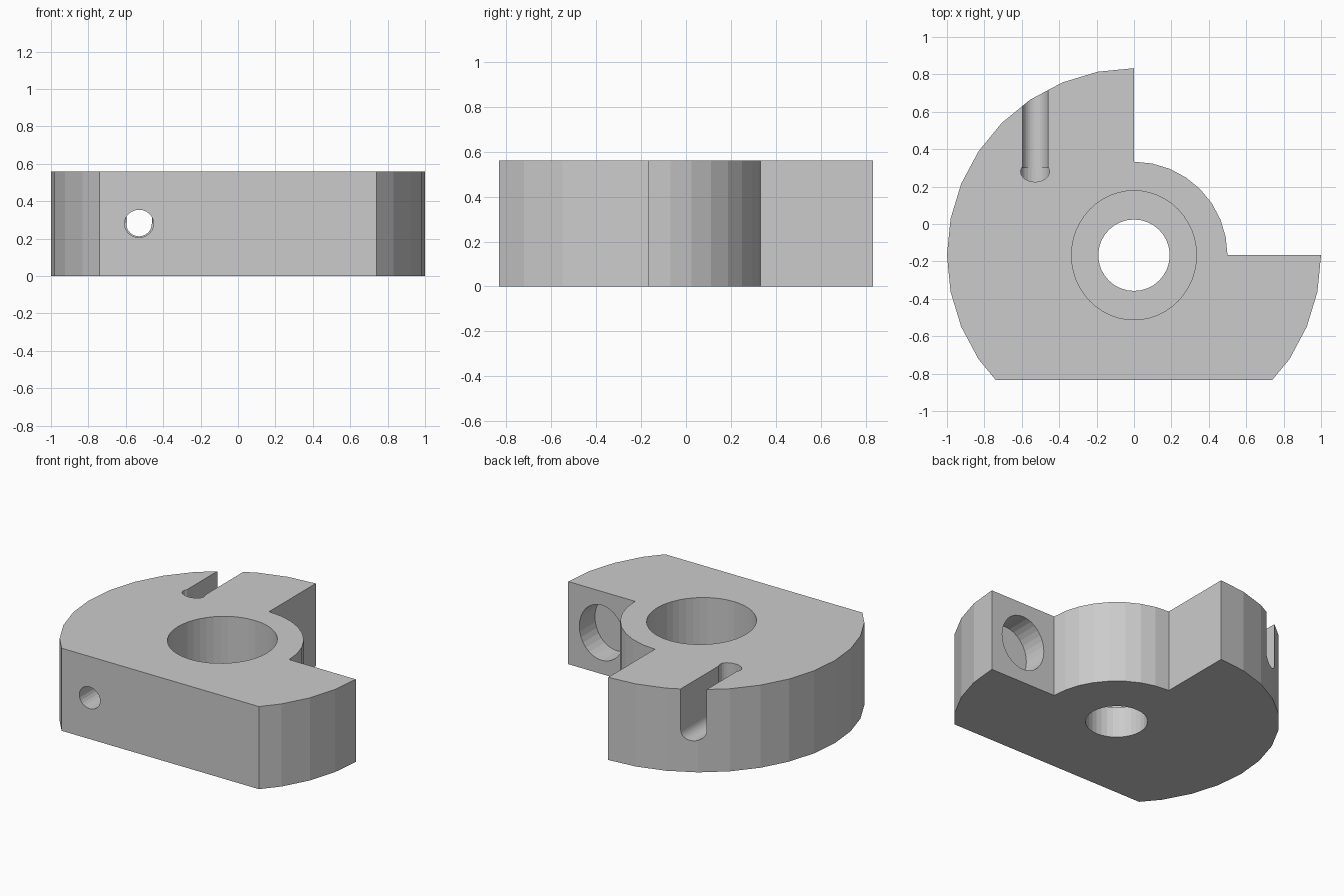
import bpy, bmesh, math

if "Cube" in bpy.data.objects:
    bpy.data.objects.remove(bpy.data.objects["Cube"])

H = 0.56          # thickness
CY = -0.167       # y of the main axis
MID = H / 2

grey = bpy.data.materials.new("plain grey")
grey.diffuse_color = (0.6, 0.6, 0.6, 1)
grey.use_nodes = True
grey.node_tree.nodes["Principled BSDF"].inputs["Base Color"].default_value = grey.diffuse_color


def ellipse(cx, cy, rx, ry, n=32, a0=0, a1=360):
    """Points on an ellipse; a full turn leaves out the repeated end point."""
    count = n if a1 - a0 == 360 else n + 1
    angles = [math.radians(a0 + (a1 - a0) * i / n) for i in range(count)]
    return [(cx + rx * math.cos(a), cy + ry * math.sin(a)) for a in angles]


def prism(name, pts, lo, hi, along="z"):
    """Extrude a 2D outline: (x, y) along z, or (x, z) along y."""
    def place(p, t):
        return (p[0], p[1], t) if along == "z" else (p[0], t, p[1])
    bm = bmesh.new()
    low = [bm.verts.new(place(p, lo)) for p in pts]
    high = [bm.verts.new(place(p, hi)) for p in pts]
    bm.faces.new(low)
    bm.faces.new(high)
    for i in range(len(pts)):
        j = (i + 1) % len(pts)
        bm.faces.new((low[i], low[j], high[j], high[i]))
    bmesh.ops.recalc_face_normals(bm, faces=bm.faces)
    mesh = bpy.data.meshes.new(name)
    bm.to_mesh(mesh)
    bm.free()
    mesh.materials.append(grey)
    obj = bpy.data.objects.new(name, mesh)
    bpy.context.collection.objects.link(obj)
    return obj


# Body outline: round disc, flat front, open quarter with a hub arc
rim = [p for p in ellipse(0, CY, 1, 1, 24, 90, 360) if p[1] > -0.833]
left = [p for p in rim if p[0] < 0.1]
right = [p for p in rim if p[0] >= 0.1]
hub = ellipse(0, CY, 0.5, 0.5, 8, 0, 90)
outline = left + [(-0.74, -0.833), (0.74, -0.833)] + right + hub
body = prism("clamp_body", outline, 0, H)

# Cutters: stepped bore, wall pocket, long bolt hole, slot and slot end
slot = ellipse(-0.529, MID, 0.068, 0.068, 16, 180, 360.001)
slot += [(-0.461, 0.8), (-0.597, 0.8)]
cutters = [
    prism("bore", ellipse(0, CY, 0.191, 0.191), -0.2, 0.8),
    prism("counterbore", ellipse(0, CY, 0.334, 0.345, 48), H - 0.35, 0.8),
    prism("wall_pocket", ellipse(0.75, MID, 0.167, 0.187), CY - 0.167, 0.0, "y"),
    prism("bolt_hole", ellipse(-0.529, MID, 0.078, 0.074, 24), -1.0, 0.30, "y"),
    prism("slot_end", ellipse(-0.529, 0.28, 0.077, 0.055, 24), MID + 0.003, 0.8),
    prism("slot", slot, 0.27, 1.1, "y"),
]
for cutter in cutters:
    cutter.hide_render = True
    mod = body.modifiers.new(cutter.name, "BOOLEAN")
    mod.operation = "DIFFERENCE"
    mod.solver = "EXACT"
    mod.object = cutter

# Apply the cuts and remove the cutters
bpy.context.view_layer.update()
deps = bpy.context.evaluated_depsgraph_get()
result = bpy.data.meshes.new_from_object(body.evaluated_get(deps))
body.modifiers.clear()
body.data = result
for cutter in cutters:
    bpy.data.objects.remove(cutter)
